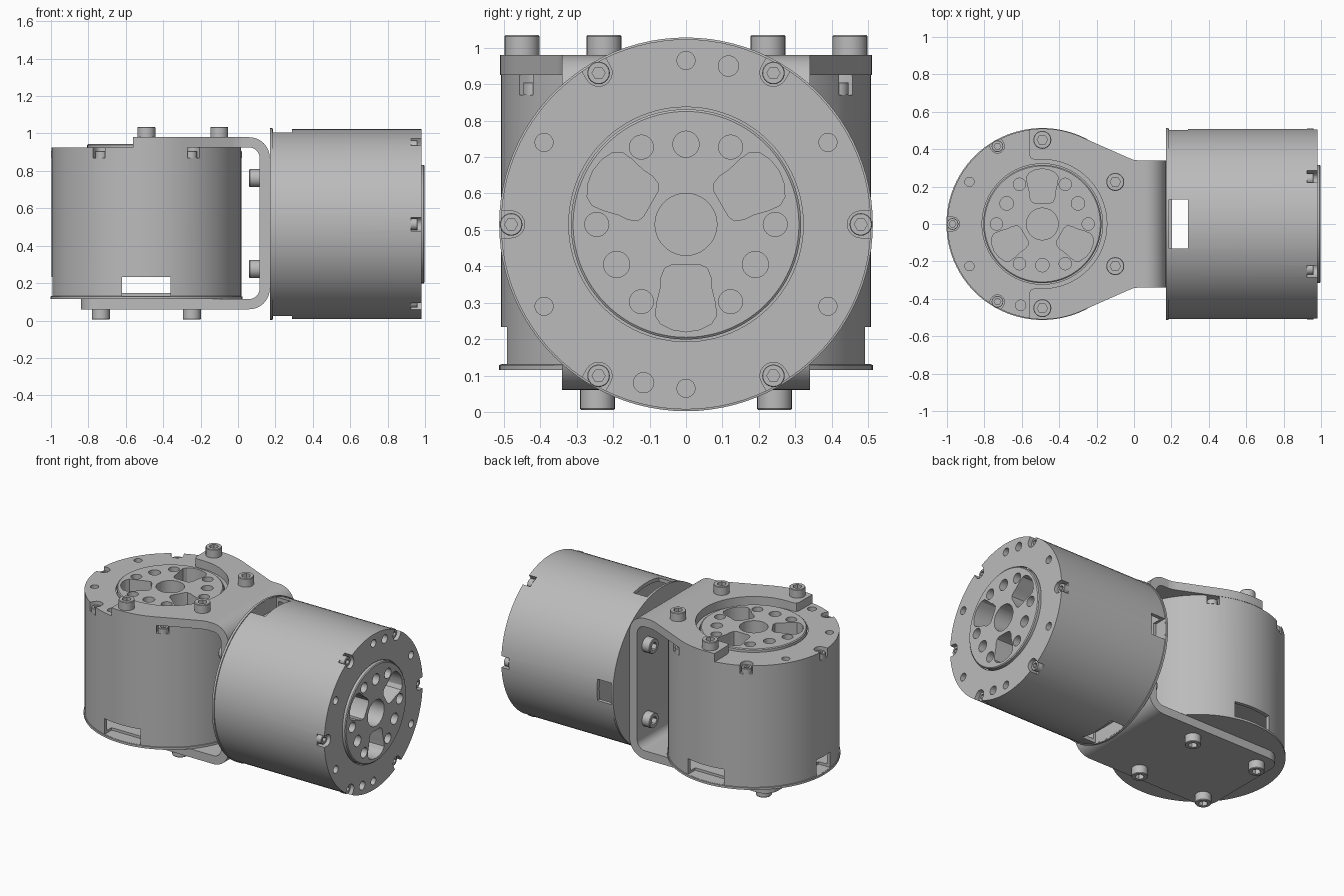
import bpy, bmesh
from math import sin, cos, pi, radians
from mathutils import Matrix, Vector

cube = bpy.data.objects.get("Cube")
if cube:
    bpy.data.objects.remove(cube, do_unlink=True)

GREY = (0.5, 0.5, 0.5, 1)
metal = bpy.data.materials.new("grey metal")
metal.use_nodes = True
metal.diffuse_color = GREY
metal.node_tree.nodes["Principled BSDF"].inputs["Base Color"].default_value = GREY


def polar(r, deg, cx=0, cy=0):
    return (cx + r * cos(radians(deg)), cy + r * sin(radians(deg)))


def arc(r, a, b, steps, cx=0, cy=0):
    return [polar(r, a + (b - a) * i / steps, cx, cy) for i in range(steps + 1)]


def finish(bm, name, matrix=Matrix()):
    bmesh.ops.recalc_face_normals(bm, faces=bm.faces)
    mesh = bpy.data.meshes.new(name)
    bm.to_mesh(mesh)
    bm.free()
    mesh.materials.append(metal)
    return place(mesh, name, matrix)


def place(mesh, name, matrix):
    obj = bpy.data.objects.new(name, mesh)
    obj.matrix_world = matrix
    bpy.context.collection.objects.link(obj)
    return obj


def smooth(obj):
    bpy.ops.object.select_all(action='DESELECT')
    obj.select_set(True)
    bpy.context.view_layer.objects.active = obj
    bpy.ops.object.shade_smooth_by_angle(angle=radians(30))


def prism(bm, pts, lo, hi, to3d=lambda u, v, w: (u, v, w)):
    """Extrude a closed outline between two levels."""
    low = [bm.verts.new(to3d(u, v, lo)) for u, v in pts]
    top = [bm.verts.new(to3d(u, v, hi)) for u, v in pts]
    bm.faces.new(low)
    bm.faces.new(top)
    for i in range(len(pts)):
        j = (i + 1) % len(pts)
        bm.faces.new((low[i], low[j], top[j], top[i]))


def loft(bm, rings, n):
    """Stack rings of (radius, z, is_hex) and cap both ends."""
    loops = []
    for r, z, is_hex in rings:
        loop = []
        for i in range(n):
            a = 360 * i / n
            rr = r / cos(radians(a % 60 - 30)) if is_hex else r
            loop.append(bm.verts.new((*polar(rr, a), z)))
        loops.append(loop)
    for a, b in zip(loops, loops[1:]):
        for i in range(n):
            j = (i + 1) % n
            bm.faces.new((a[i], a[j], b[j], b[i]))
    bm.faces.new(loops[0])
    bm.faces.new(loops[-1])


def cut(obj, bm):
    cutter = finish(bm, "cutter")
    cutter.hide_render = True
    mod = obj.modifiers.new("cut", 'BOOLEAN')
    mod.operation, mod.solver, mod.object = 'DIFFERENCE', 'EXACT', cutter
    bpy.context.view_layer.objects.active = obj
    bpy.ops.object.modifier_apply(modifier=mod.name)
    bpy.data.objects.remove(cutter, do_unlink=True)


def socket_mesh(name, r, h):
    """Cap screw head with a hexagonal socket."""
    bm = bmesh.new()
    loft(bm, [(r, 0, False), (r, h * 0.93, False), (r * 0.94, h, False),
              (r * 0.5, h, True), (r * 0.5, h * 0.45, True)], 24)
    obj = finish(bm, name)
    smooth(obj)
    mesh = obj.data
    bpy.data.objects.remove(obj)
    return mesh


# Placement of both motors: one upright, one lying along x
upright = Matrix.Translation((-0.49, 0, 0.115))
lying = Matrix.Translation((0.17, 0, 0.515)) @ Matrix(
    ((0, 0, 1, 0), (-1, 0, 0, 0), (0, -1, 0, 0), (0, 0, 0, 1)))

# Motor housing with back lip, gap groove and raised rotor
bm = bmesh.new()
profile = [(0.513, 0), (0.513, 0.014), (0.508, 0.015), (0.508, 0.81), (0.322, 0.81),
           (0.322, 0.79), (0.316, 0.79), (0.316, 0.823), (0.31, 0.828)]
loft(bm, [(r, z, False) for r, z in profile], 96)
motor = finish(bm, "upright_motor", upright)
motor.matrix_world = Matrix()

# Inner cavity behind the windows
bm = bmesh.new()
prism(bm, arc(0.485, 0, 354, 59), 0.032, 0.13)
cut(motor, bm)

# Windows, rim notches, face holes and rotor pockets
bm = bmesh.new()
for deg, half in ((90, 0.13), (270, 0.13), (180, 0.07)):
    turn = Matrix.Rotation(radians(deg), 4, 'Z')
    prism(bm, [(0.42, -half), (0.6, -half), (0.6, half), (0.42, half)], 0.016, 0.118,
          lambda u, v, w: turn @ Vector((u, v, w)))
for k in range(6):
    turn = Matrix.Rotation(k * pi / 3, 4, 'Z')
    prism(bm, [(0.56, 0.037)] + arc(0.037, 90, 270, 10, 0.48) + [(0.56, -0.037)], 0.755, 0.9,
          lambda u, v, w: turn @ Vector((u, v, w)))
    prism(bm, arc(0.025, 0, 340, 17, *polar(0.45, 60 * k + 30)), 0.75, 0.9)
for deg in (75, 255):
    prism(bm, arc(0.028, 0, 340, 17, *polar(0.45, deg)), 0.75, 0.9)
half_pocket = [(0.04, 0.112), (0.058, 0.12), (0.068, 0.145), (0.07, 0.175), (0.08, 0.215),
               (0.084, 0.25), (0.07, 0.273), (0.038, 0.289)]
pocket = half_pocket + [(0, 0.295)] + [(-u, v) for u, v in reversed(half_pocket)]
for k in range(3):
    turn = Matrix.Rotation(k * 2 * pi / 3, 4, 'Z')
    prism(bm, pocket, 0.66, 0.9, lambda u, v, w: turn @ Vector((u, v, w)))
    for offset, dist, r in ((-30, 0.245, 0.033), (0, 0.22, 0.036), (30, 0.245, 0.033)):
        prism(bm, arc(r, 0, 345, 23, *polar(dist, 120 * k + 30 + offset)), 0.74, 0.9)
prism(bm, arc(0.085, 0, 350, 35), 0.62, 0.9)
cut(motor, bm)
smooth(motor)
motor.matrix_world = upright
place(motor.data, "lying_motor", lying)

# Small screws sitting in the rim notches
rim_screw = socket_mesh("rim_screw", 0.031, 0.035)
for label, base in (("upright", upright), ("lying", lying)):
    for k in range(6):
        spot = Matrix.Translation((*polar(0.48, 60 * k), 0.755))
        place(rim_screw, label + "_rim_screw", base @ spot)

# U bracket: bent web, forked top plate and rounded bottom plate
bm = bmesh.new()
outer = arc(0.11, 90, 0, 8, 0.06, 0.87) + arc(0.11, 0, -90, 8, 0.06, 0.17)
inner = arc(0.055, -90, 0, 8, 0.06, 0.17) + arc(0.055, 0, 90, 8, 0.06, 0.87)
prism(bm, [(0.02, 0.98)] + outer + [(0.02, 0.06), (0.02, 0.115)] + inner + [(0.02, 0.925)],
      -0.34, 0.34, lambda u, v, w: (u, w, v))

edge = ([(-0.535, 0.345), (-0.553, 0.352), (-0.56, 0.37)] + arc(0.51, 98, 66, 8, -0.49)
        + [(-0.03, 0.354), (-0.005, 0.344), (0.02, 0.34)])
fork = edge + [(u, -v) for u, v in reversed(edge)] + arc(0.345, -90, 90, 32, -0.49)
prism(bm, fork, 0.925, 0.98)

prism(bm, [(0.02, -0.34), (0.02, 0.34)] + arc(0.09, 90, 180, 8, -0.75, 0.25)
      + arc(0.09, 180, 270, 8, -0.75, -0.25), 0.06, 0.115)
smooth(finish(bm, "bracket"))

# Cap bolts holding the bracket to both motors
bolt = socket_mesh("bolt", 0.048, 0.055)


def add_bolt(name, position, direction):
    turn = Vector(direction).to_track_quat('Z', 'Y').to_matrix().to_4x4()
    place(bolt, name, Matrix.Translation(position) @ turn)


for side in (-1, 1):
    for deg in (30, 90):
        x, y = polar(0.45, deg, -0.49)
        add_bolt("top_bolt", (x, side * y, 0.98), (0, 0, 1))
    for shift in (-0.243, 0.243):
        add_bolt("bottom_bolt", (-0.49 + shift, side * 0.243, 0.06), (0, 0, -1))
        add_bolt("web_bolt", (0.115, side * 0.243, 0.518 + shift), (-1, 0, 0))
